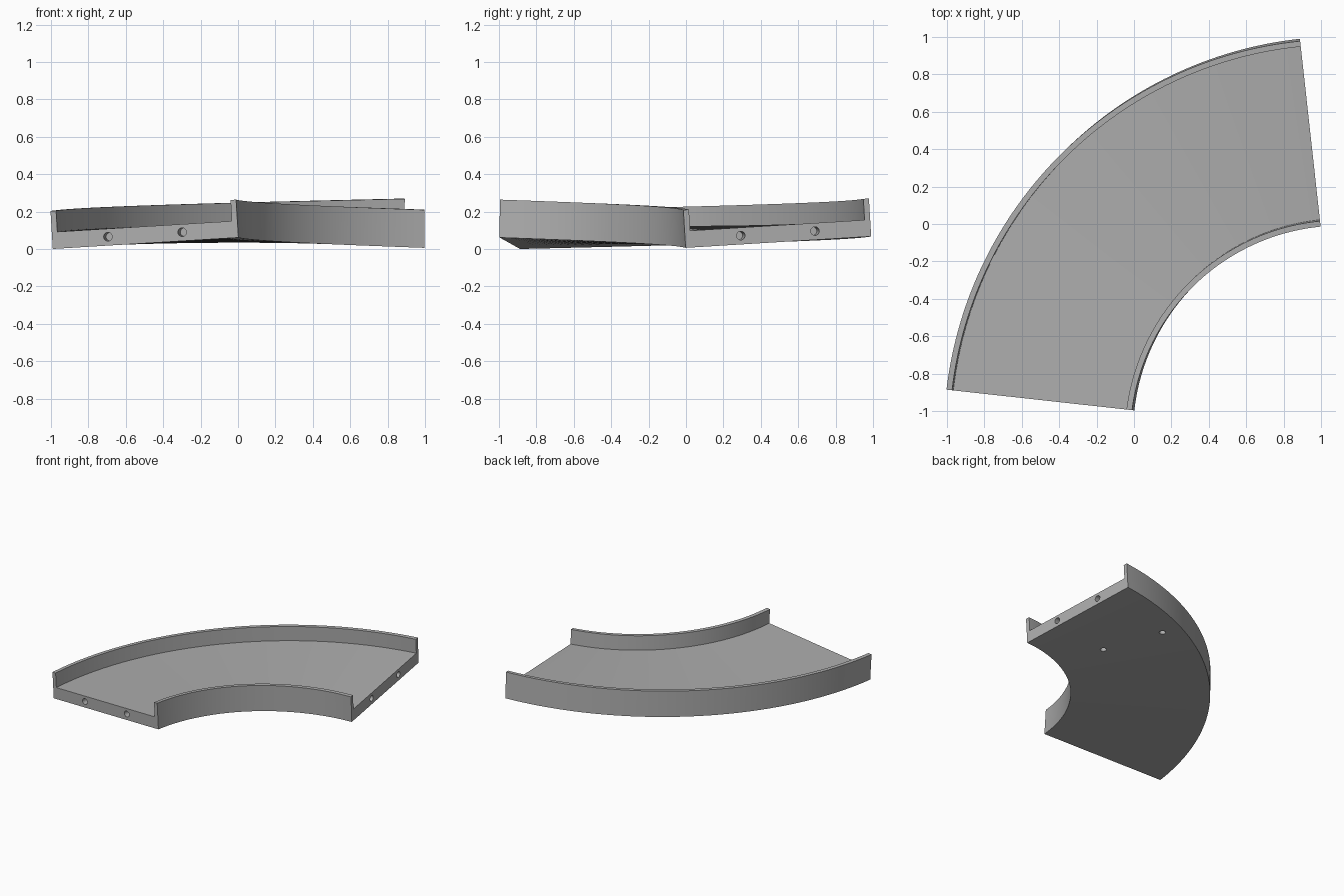
import bpy, bmesh, math
from mathutils import Vector

if "Cube" in bpy.data.objects:
    bpy.data.objects.remove(bpy.data.objects["Cube"])

CENTRE = Vector((1.12, -1.12, 0))
R, HALF = 1.624, 0.5              # centre-line radius, half width
A0, A1 = math.radians(173.7), math.radians(96.3)
BANK = math.radians(3.5)
FLOOR, TOP, WALL = 0.09, 0.203, 0.03
SEG = 64

grey = bpy.data.materials.new("plain grey")
grey.diffuse_color = (0.42, 0.42, 0.42, 1)
grey.use_nodes = True
grey.node_tree.nodes["Principled BSDF"].inputs["Base Color"].default_value = grey.diffuse_color


def place(t, s, h):
    """Point at arc fraction t, lateral offset s, height h in the banked section."""
    a, b = A0 + (A1 - A0) * t, BANK * (2 * t - 1)
    r = R + s * math.cos(b) - h * math.sin(b)
    z = 0.0306 + 0.006 * t + s * math.sin(b) + h * math.cos(b)
    return CENTRE + Vector((r * math.cos(a), r * math.sin(a), z))


# Channel section: deck with a lip on each side, swept along the twisting arc
inner = HALF - WALL
section = [(-HALF, 0), (HALF, 0), (HALF, TOP), (inner, TOP),
           (inner, FLOOR), (-inner, FLOOR), (-inner, TOP), (-HALF, TOP)]
bm = bmesh.new()
rings = [[bm.verts.new(place(i / SEG, s, h)) for s, h in section] for i in range(SEG + 1)]
n = len(section)
for a, b in zip(rings, rings[1:]):
    for k in range(n):
        bm.faces.new((a[k], a[(k + 1) % n], b[(k + 1) % n], b[k]))
bm.faces.new(rings[0])
bm.faces.new(rings[-1])
bmesh.ops.recalc_face_normals(bm, faces=bm.faces)
mesh = bpy.data.meshes.new("curved_track")
bm.to_mesh(mesh)
bm.free()
track = bpy.data.objects.new("curved_track", mesh)
bpy.context.collection.objects.link(track)
mesh.materials.append(grey)


def drill(name, start, end, radius=0.023):
    """Cut a round hole from start to end."""
    d = end - start
    bpy.ops.mesh.primitive_cylinder_add(vertices=24, radius=radius, depth=d.length,
                                        location=(start + end) / 2,
                                        rotation=d.to_track_quat('Z', 'Y').to_euler())
    cutter = bpy.context.object
    cutter.name = name
    cutter.data.materials.append(grey)
    cutter.hide_render = True
    cutter.hide_set(True)
    cut = track.modifiers.new(name, 'BOOLEAN')
    cut.object, cut.operation, cut.solver = cutter, 'DIFFERENCE', 'EXACT'


# Peg holes in both end faces
for t, angle, sign in ((0, A0, -1), (1, A1, 1)):
    along = Vector((-math.sin(angle), math.cos(angle), 0)) * sign
    for i, s in enumerate((-0.2, 0.2)):
        p = place(t, s, 0.047)
        drill(f"end_hole_{t}_{i}", p - along * 0.02, p + along * 0.12)

# Two sockets in the underside
for i, (x, y) in enumerate(((0.488, 0.24), (0.305, 0.68))):
    drill(f"underside_hole_{i}", Vector((x, y, -0.05)), Vector((x, y, 0.085)))

# Smooth along the sweep, crisp at the corners
bpy.ops.object.select_all(action='DESELECT')
track.select_set(True)
bpy.context.view_layer.objects.active = track
bpy.ops.object.shade_smooth_by_angle(angle=math.radians(30))
